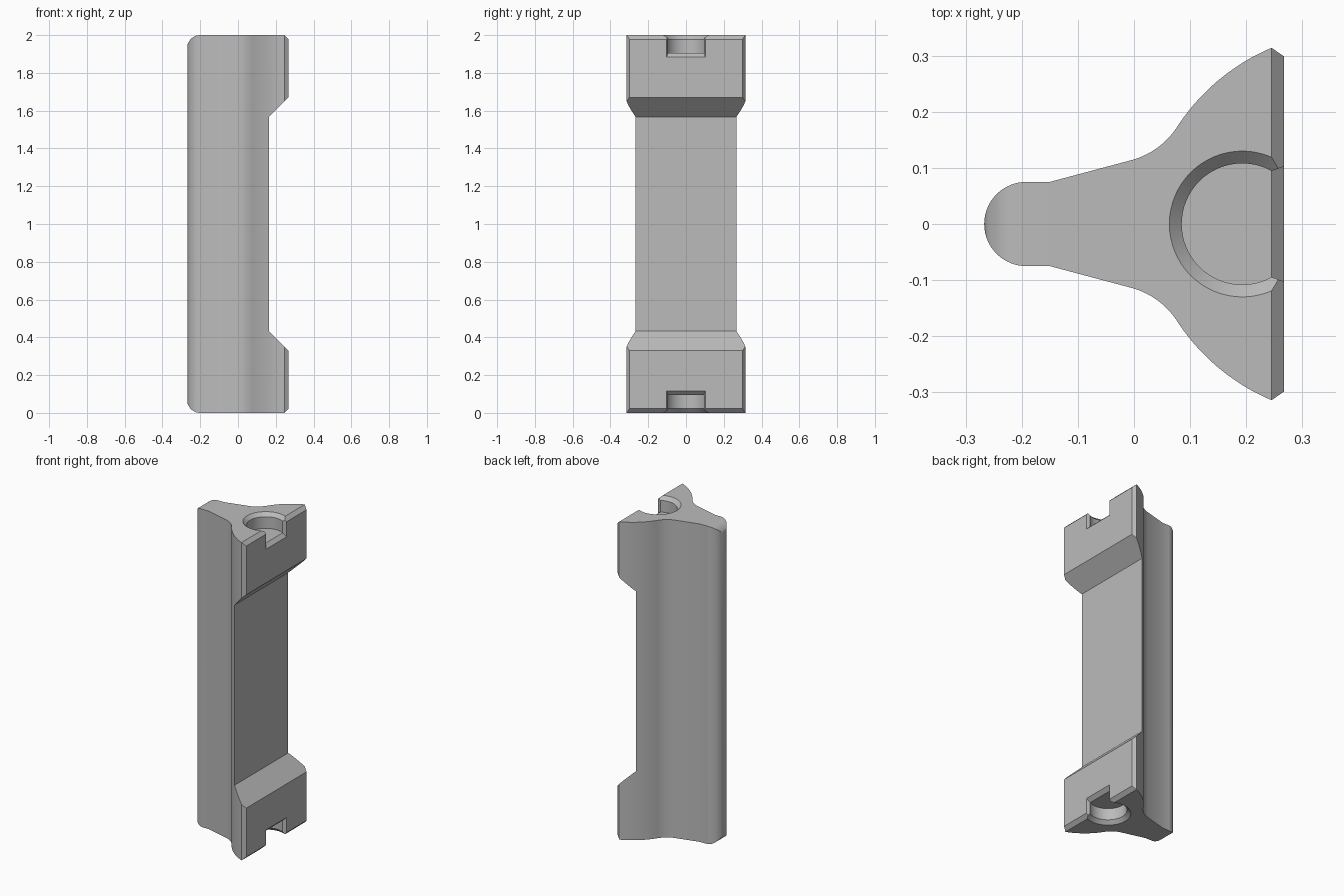
import bpy, bmesh, math
from mathutils import Vector

cube = bpy.data.objects.get("Cube")
if cube:
    bpy.data.objects.remove(cube, do_unlink=True)

HEIGHT = 2.0


def arc(p, q, sweep, steps=10):
    """Points from p to q along an arc that bulges left for a positive sweep."""
    p, q = Vector(p), Vector(q)
    a = math.radians(sweep) / 2
    chord = q - p
    normal = Vector((-chord.y, chord.x))
    points = []
    for i in range(steps + 1):
        t = a * (2 * i / steps - 1)
        point = ((p + q) / 2 + chord * math.sin(t) / (2 * math.sin(a))
                 + normal * (math.cos(t) - math.cos(a)) / (2 * math.sin(a)))
        points.append((point.x, point.y))
    return points


def make_object(name, bm):
    bmesh.ops.recalc_face_normals(bm, faces=bm.faces)
    mesh = bpy.data.meshes.new(name)
    bm.to_mesh(mesh)
    bm.free()
    obj = bpy.data.objects.new(name, mesh)
    bpy.context.collection.objects.link(obj)
    return obj


def prism(name, points, offset):
    bm = bmesh.new()
    face = bm.faces.new([bm.verts.new(p) for p in points])
    moved = bmesh.ops.extrude_face_region(bm, geom=[face])["geom"]
    bmesh.ops.translate(bm, vec=offset,
                        verts=[v for v in moved if isinstance(v, bmesh.types.BMVert)])
    return make_object(name, bm)


def combine(target, tool, operation):
    mod = target.modifiers.new("cut", "BOOLEAN")
    mod.operation, mod.solver, mod.object = operation, "EXACT", tool
    bpy.context.view_layer.update()
    bpy.ops.object.select_all(action="DESELECT")
    target.select_set(True)
    bpy.context.view_layer.objects.active = target
    bpy.ops.object.modifier_apply(modifier=mod.name)
    bpy.data.objects.remove(tool, do_unlink=True)


# Plan outline: round nose, tapering neck, flared wings
half = arc((-0.267, 0), (-0.192, 0.075), 90, 14) + [(-0.15, 0.075)]
half += arc((0, 0.115), (0.08, 0.178), -42, 12)
half += arc((0.08, 0.178), (0.245, 0.314), 33, 14)[1:] + [(0.3, 0.2765)]
plan = half + [(x, -y) for x, y in reversed(half[1:])]
body = prism("body", [(x, y, -0.1) for x, y in plan], (0, 0, HEIGHT + 0.2))

# Side outline: rounded nose corners, chamfered ends, recessed middle
low = [(0.163, 0.433), (0.267, 0.329), (0.267, 0.022), (0.245, 0)]
low += arc((-0.2, 0), (-0.27, 0.07), 90, 12)
side = low + [(x, HEIGHT - z) for x, z in reversed(low)]
combine(body, prism("side_outline", [(x, -0.5, z) for x, z in side], (0, 1, 0)),
        "INTERSECT")


# Round pocket with a chamfered rim
def pocket(flip):
    profile = [(0.152, -0.022), (0.108, 0.022), (0.108, 0.095)]
    bm = bmesh.new()
    rings = []
    for radius, z in profile:
        ring = bmesh.ops.create_circle(bm, segments=64, radius=radius)["verts"]
        bmesh.ops.translate(bm, verts=ring, vec=(0.193, 0, flip(z)))
        rings.append(ring)
    for a, b in zip(rings, rings[1:]):
        for i in range(len(a)):
            j = (i + 1) % len(a)
            bm.faces.new((a[i], a[j], b[j], b[i]))
    bm.faces.new(rings[0])
    bm.faces.new(rings[-1])
    return make_object("pocket_cutter", bm)


# Flared mouth opening the pocket through the wide face
def mouth(flip):
    bm = bmesh.new()
    for x, width, depth in ((0.235, 0.091, 0.085), (0.289, 0.11, 0.139)):
        for y in (-width, width):
            for z in (-0.05, depth):
                bm.verts.new((x, y, flip(z)))
    bmesh.ops.convex_hull(bm, input=bm.verts)
    return make_object("mouth_cutter", bm)


for flip in (lambda z: z, lambda z: HEIGHT - z):
    for cutter in (pocket, mouth):
        combine(body, cutter(flip), "DIFFERENCE")

# Single grey finish
grey = bpy.data.materials.new("plain grey")
grey.use_nodes = True
colour = (0.5, 0.5, 0.5, 1)
grey.diffuse_color = colour
grey.node_tree.nodes["Principled BSDF"].inputs["Base Color"].default_value = colour
body.data.materials.clear()
body.data.materials.append(grey)
for face in body.data.polygons:
    face.material_index = 0

bpy.ops.object.select_all(action="DESELECT")
body.select_set(True)
bpy.context.view_layer.objects.active = body
bpy.ops.object.shade_smooth_by_angle(angle=math.radians(25))
